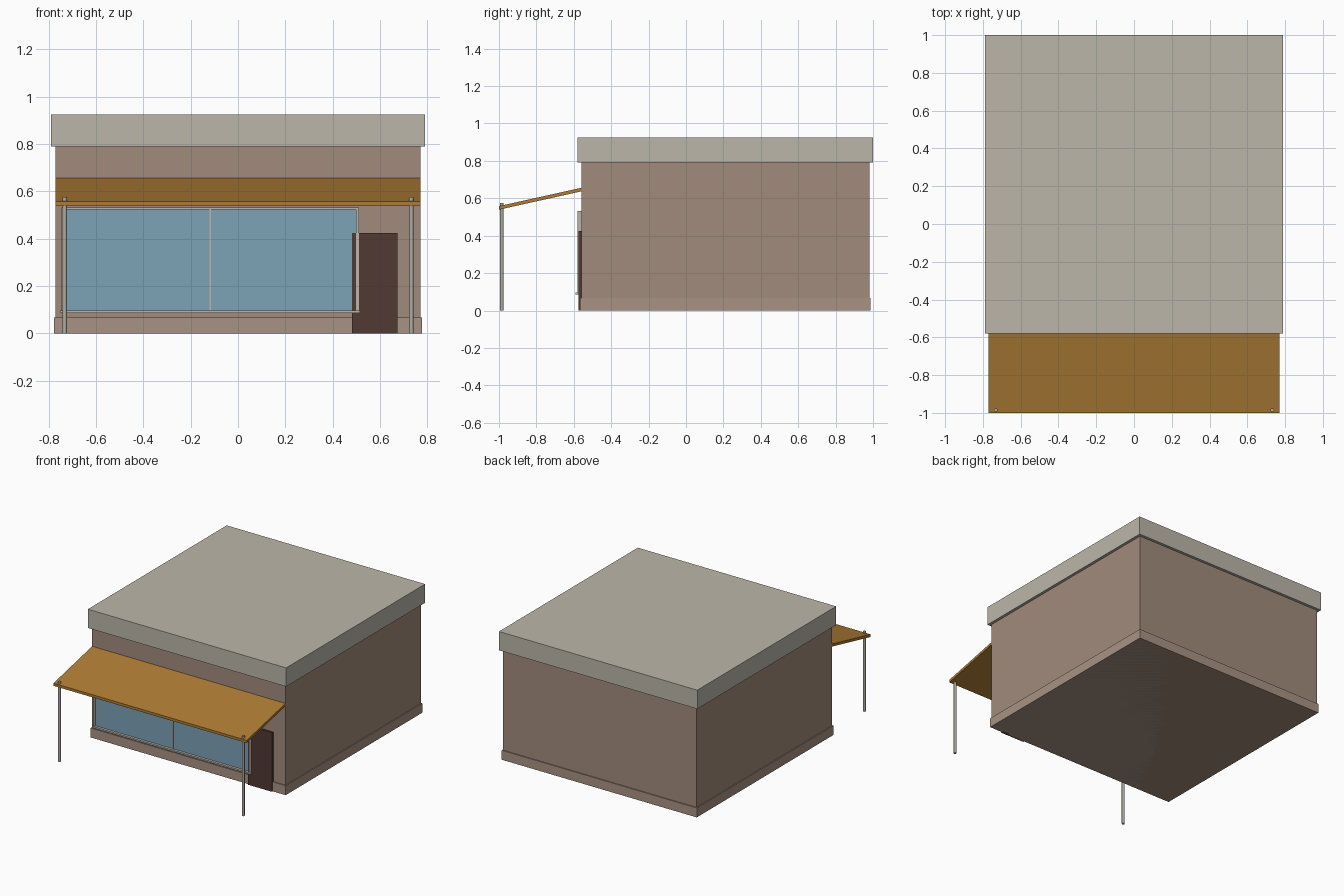
import bpy, bmesh

if "Cube" in bpy.data.objects:
    bpy.data.objects.remove(bpy.data.objects["Cube"])


def material(name, rgb):
    m = bpy.data.materials.new(name)
    m.diffuse_color = (*rgb, 1)
    m.use_nodes = True
    m.node_tree.nodes["Principled BSDF"].inputs["Base Color"].default_value = m.diffuse_color
    return m


WALL = material("tan plaster", (0.36, 0.26, 0.20))
PLINTH = material("light tan", (0.40, 0.29, 0.23))
ROOF = material("pale grey", (0.50, 0.47, 0.40))
AWNING = material("ochre canvas", (0.42, 0.20, 0.035))
GLASS = material("blue glass", (0.20, 0.36, 0.47))
DOOR = material("dark brown", (0.085, 0.041, 0.034))
METAL = material("post grey", (0.42, 0.41, 0.37))


def finish(name, bm, mat):
    bmesh.ops.recalc_face_normals(bm, faces=bm.faces)
    me = bpy.data.meshes.new(name)
    bm.to_mesh(me)
    bm.free()
    me.materials.append(mat)
    ob = bpy.data.objects.new(name, me)
    bpy.context.collection.objects.link(ob)
    return ob


def box(name, x, y, z, mat):
    """Box from (min, max) ranges on each axis."""
    bm = bmesh.new()
    bmesh.ops.create_cube(bm, size=1)
    for v in bm.verts:
        v.co = [r[0] if c < 0 else r[1] for c, r in zip(v.co, (x, y, z))]
    return finish(name, bm, mat)


# Building shell
box("walls", (-0.77, 0.77), (-0.56, 0.98), (0.0, 0.80), WALL)
box("plinth", (-0.777, 0.777), (-0.567, 0.987), (0.0, 0.068), PLINTH)
box("roof_slab", (-0.79, 0.79), (-0.58, 1.0), (0.79, 0.925), ROOF)

# Shop window: glass, frame bars and sill
box("window_glass", (-0.738, 0.503), (-0.572, -0.555), (0.095, 0.53), GLASS)
for name, x in (("left", -0.74), ("right", 0.505)):
    box("window_frame_" + name, (x - 0.006, x + 0.006), (-0.58, -0.555), (0.09, 0.533), ROOF)
box("window_mullion", (-0.121, -0.113), (-0.577, -0.555), (0.09, 0.53), ROOF)
box("window_frame_top", (-0.746, 0.511), (-0.58, -0.555), (0.523, 0.533), ROOF)
box("window_sill", (-0.752, 0.515), (-0.59, -0.555), (0.086, 0.097), ROOF)

# Door
box("door", (0.482, 0.673), (-0.576, -0.555), (0.0, 0.425), DOOR)

# Sloping awning from a side profile
bm = bmesh.new()
profile = [(-1.0, 0.539), (-1.0, 0.558), (-0.555, 0.657), (-0.555, 0.638)]
face = bm.faces.new([bm.verts.new((-0.77, y, z)) for y, z in profile])
ext = bmesh.ops.extrude_face_region(bm, geom=[face])
bmesh.ops.translate(bm, vec=(1.54, 0, 0),
                    verts=[g for g in ext["geom"] if isinstance(g, bmesh.types.BMVert)])
finish("awning", bm, AWNING)

# Awning posts, poking slightly through the canvas
for name, s in (("left", -1), ("right", 1)):
    bm = bmesh.new()
    bmesh.ops.create_cone(bm, cap_ends=True, segments=12, radius1=0.0095, radius2=0.0095, depth=0.576)
    bmesh.ops.translate(bm, vec=(s * 0.732, -0.985, 0.288), verts=bm.verts)
    post = finish("awning_post_" + name, bm, METAL)
    for p in post.data.polygons:
        p.use_smooth = abs(p.normal.z) < 0.5
    for e in post.data.edges:
        a, b = (post.data.vertices[i].co.z for i in e.vertices)
        e.use_edge_sharp = abs(a - b) < 0.01
